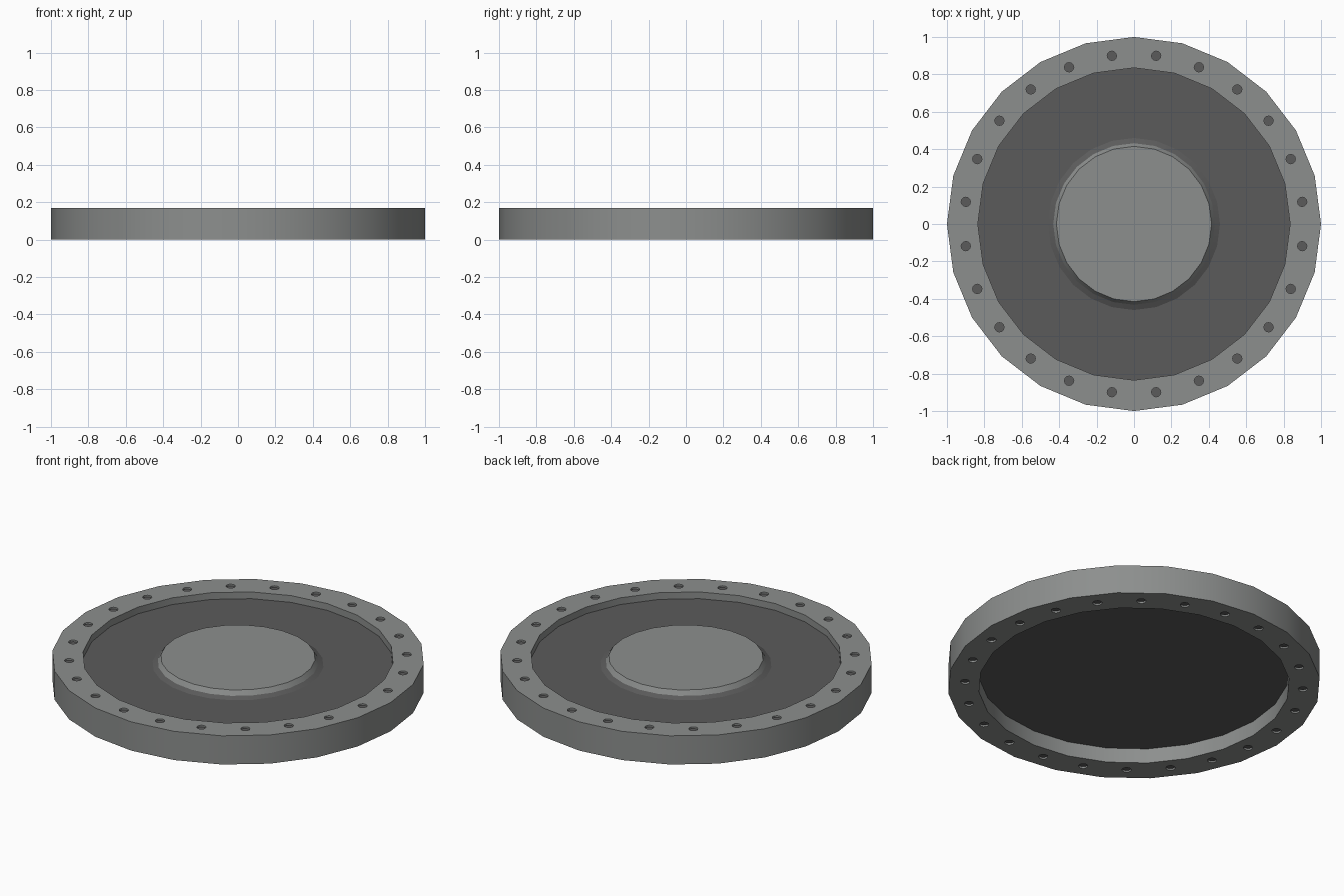
import bpy, bmesh, math

if "Cube" in bpy.data.objects:
    bpy.data.objects.remove(bpy.data.objects["Cube"])

SIDES = 24


def material(name, rgb):
    m = bpy.data.materials.new(name)
    m.diffuse_color = (*rgb, 1.0)
    m.use_nodes = True
    m.node_tree.nodes["Principled BSDF"].inputs["Base Color"].default_value = m.diffuse_color
    return m


GREY = material("mid grey metal", (0.265, 0.275, 0.27))
DARK = material("dark grey", (0.105, 0.105, 0.105))


def activate(ob):
    bpy.ops.object.select_all(action='DESELECT')
    ob.select_set(True)
    bpy.context.view_layer.objects.active = ob


def finish(name, bm, mats):
    bmesh.ops.recalc_face_normals(bm, faces=bm.faces)
    me = bpy.data.meshes.new(name)
    bm.to_mesh(me)
    bm.free()
    ob = bpy.data.objects.new(name, me)
    bpy.context.collection.objects.link(ob)
    for m in mats:
        me.materials.append(m)
    return ob


def smooth(ob):
    activate(ob)
    bpy.ops.object.shade_smooth_by_angle(angle=math.radians(20))


def lathe(name, profile, mats, closed=False):
    """Turn an (r, z) profile about z; open ends are filled with a flat cap."""
    bm = bmesh.new()
    rings = []
    for r, z in profile:
        rings.append([bm.verts.new((r * math.cos(a), r * math.sin(a), z))
                      for a in (2 * math.pi * i / SIDES for i in range(SIDES))])
    n = len(rings)
    for k in range(n if closed else n - 1):
        a, b = rings[k], rings[(k + 1) % n]
        for i in range(SIDES):
            j = (i + 1) % SIDES
            bm.faces.new((a[i], a[j], b[j], b[i]))
    if not closed:
        bm.faces.new(rings[0])
        bm.faces.new(rings[-1])
    return finish(name, bm, mats)


# Outer rim
TOP, HOLE_DEPTH = 0.17, 0.01
rim = lathe("outer_rim", [(1.0, 0), (1.0, TOP), (0.835, TOP), (0.835, 0)],
            [GREY, DARK], closed=True)

# Shallow bolt holes on both faces of the rim
bm = bmesh.new()
for k in range(SIDES):
    a = 2 * math.pi * (k + 0.5) / SIDES
    for z in (0.0, TOP):
        res = bmesh.ops.create_cone(bm, cap_ends=True, segments=12, radius1=0.025,
                                    radius2=0.025, depth=2 * HOLE_DEPTH)
        bmesh.ops.translate(bm, verts=res["verts"],
                            vec=(0.907 * math.cos(a), 0.907 * math.sin(a), z))
cutter = finish("hole_cutter", bm, [GREY])
cutter.hide_render = True
activate(rim)
mod = rim.modifiers.new("holes", 'BOOLEAN')
mod.operation = 'DIFFERENCE'
mod.solver = 'EXACT'
mod.object = cutter
bpy.ops.object.modifier_apply(modifier=mod.name)
bpy.data.objects.remove(cutter)

# Hole floors are dark
for p in rim.data.polygons:
    z = p.center.z
    floor = abs(p.normal.z) > 0.9 and 0.005 < z < TOP - 0.005
    p.material_index = 1 if floor else 0
smooth(rim)

# Recessed web plate with a sloped collar around the hub
web = lathe("web_plate", [(0.836, 0.087), (0.836, 0.13), (0.46, 0.13), (0.432, 0.143)], [DARK])
smooth(web)

# Raised centre hub, flush with the rim
hub = lathe("centre_hub", [(0.432, 0.143), (0.415, TOP)], [GREY])
smooth(hub)
